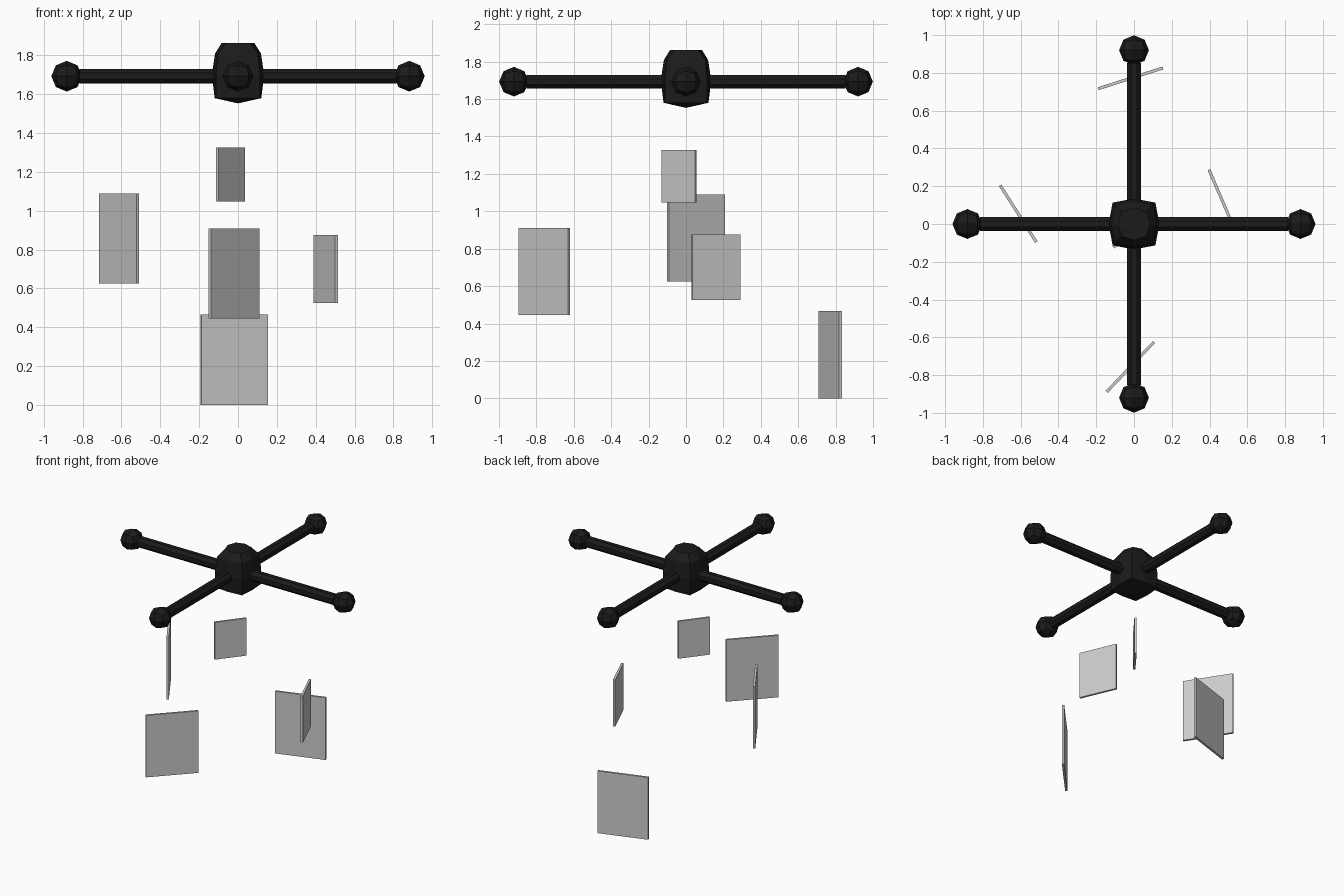
import bpy, bmesh
from math import pi, cos, sin, atan2, hypot
from mathutils import Vector, Matrix

if "Cube" in bpy.data.objects:
    bpy.data.objects.remove(bpy.data.objects["Cube"])

Z = 1.693          # height of the cross arms
black = bpy.data.materials.new("black")
black.diffuse_color = (0.012, 0.011, 0.01, 1)
black.use_nodes = True
black.node_tree.nodes["Principled BSDF"].inputs["Base Color"].default_value = black.diffuse_color


def finish(name, bm, mat=None):
    bmesh.ops.recalc_face_normals(bm, faces=bm.faces)
    me = bpy.data.meshes.new(name)
    bm.to_mesh(me)
    bm.free()
    ob = bpy.data.objects.new(name, me)
    bpy.context.collection.objects.link(ob)
    if mat:
        me.materials.append(mat)
    return ob


def ball(name, centre, r):
    # cube subdivided once and pushed out to a sphere
    bm = bmesh.new()
    bmesh.ops.create_cube(bm, size=2)
    bmesh.ops.subdivide_edges(bm, edges=bm.edges[:], cuts=1, use_grid_fill=True)
    for v in bm.verts:
        v.co = Vector(centre) + v.co.normalized() * r
    finish(name, bm, black)


def arm(name, angle, length):
    bm = bmesh.new()
    m = (Matrix.Translation((0, 0, Z)) @ Matrix.Rotation(angle, 4, 'Z')
         @ Matrix.Translation((length / 2, 0, 0)) @ Matrix.Rotation(pi / 2, 4, 'Y')
         @ Matrix.Rotation(pi / 8, 4, 'Z'))
    bmesh.ops.create_cone(bm, cap_ends=True, segments=8, radius1=0.04,
                          radius2=0.04, depth=length, matrix=m)
    finish(name, bm, black)


def pane(name, a, b, z0, z1, t=0.016):
    # thin upright sheet between two plan points
    dx, dy = b[0] - a[0], b[1] - a[1]
    m = (Matrix.Translation(((a[0] + b[0]) / 2, (a[1] + b[1]) / 2, (z0 + z1) / 2))
         @ Matrix.Rotation(atan2(dy, dx), 4, 'Z')
         @ Matrix.Diagonal((hypot(dx, dy), t, z1 - z0, 1)))
    bm = bmesh.new()
    bmesh.ops.create_cube(bm, size=1, matrix=m)
    finish(name, bm)


# central hub: stacked squarish octagon rings (z, axis radius, diagonal radius)
bm = bmesh.new()
rings = []
for z, ra, rd in [(1.58, 0.12, 0.158), (1.70, 0.135, 0.16),
                  (1.81, 0.118, 0.145), (1.863, 0.085, 0.09)]:
    rings.append([bm.verts.new(((rd if i % 2 else ra) * cos(i * pi / 4),
                                (rd if i % 2 else ra) * sin(i * pi / 4), z))
                  for i in range(8)])
pole = bm.verts.new((0, 0, 1.553))
for i in range(8):
    j = (i + 1) % 8
    bm.faces.new((rings[0][j], rings[0][i], pole))
    for lo, hi in zip(rings, rings[1:]):
        bm.faces.new((lo[i], lo[j], hi[j], hi[i]))
bm.faces.new(rings[-1])
finish("hub", bm, black)

# four arms with end balls
for i, side in enumerate(("right", "back", "left", "front")):
    reach = 0.92 if i % 2 else 0.882
    a = i * pi / 2
    arm(side + "_arm", a, reach - 0.067)
    ball(side + "_end_ball", (reach * cos(a), reach * sin(a), Z), 0.079)

# hanging panes
pane("back_pane", (-0.19, 0.716), (0.153, 0.826), 0.0, 0.467)
pane("left_pane", (-0.709, 0.205), (-0.517, -0.096), 0.625, 1.09)
pane("front_pane", (-0.145, -0.889), (0.106, -0.625), 0.445, 0.91)
pane("right_pane", (0.397, 0.287), (0.507, 0.032), 0.525, 0.875)
pane("centre_pane", (-0.107, -0.125), (0.03, 0.052), 1.047, 1.327)
